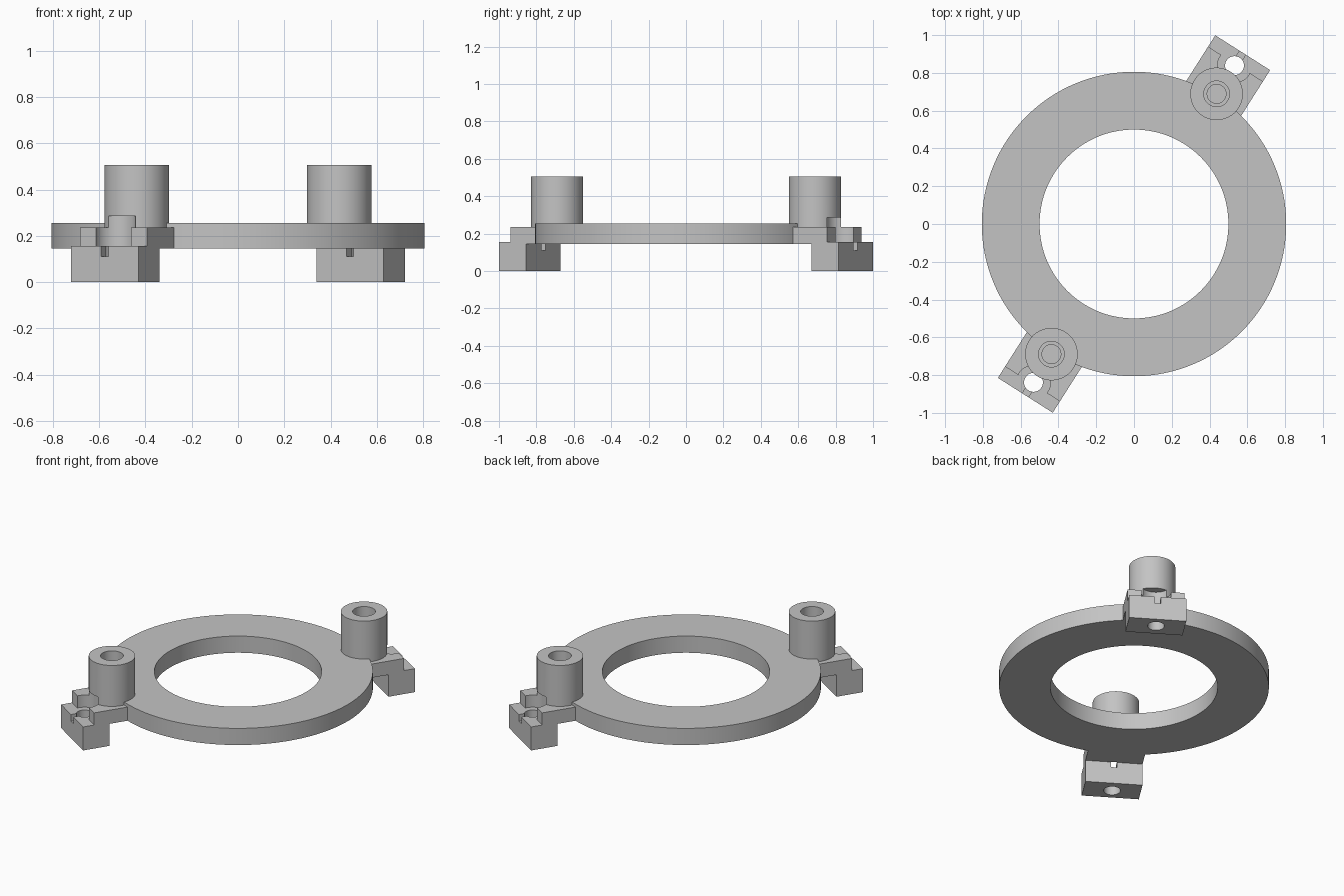
import bpy
import bmesh
from math import radians, pi
from mathutils import Matrix

cube = bpy.data.objects.get("Cube")
if cube:
    bpy.data.objects.remove(cube, do_unlink=True)

# Single plain grey
grey = bpy.data.materials.new("plain grey")
grey.use_nodes = True
grey.diffuse_color = (0.55, 0.55, 0.55, 1)
grey.node_tree.nodes["Principled BSDF"].inputs["Base Color"].default_value = (0.55, 0.55, 0.55, 1)

POST_R, SCREW_R = 0.816, 0.993   # distances from the ring centre
HALF_WIDTH = 0.172


def finish(name, bm, turn=0.0):
    bmesh.ops.recalc_face_normals(bm, faces=bm.faces)
    bm.transform(Matrix.Rotation(turn, 4, 'Z'))
    mesh = bpy.data.meshes.new(name)
    bm.to_mesh(mesh)
    bm.free()
    mesh.materials.append(grey)
    obj = bpy.data.objects.new(name, mesh)
    bpy.context.collection.objects.link(obj)
    return obj


def cylinder(name, radius, low, high, along=0.0, turn=0.0, sides=64):
    bm = bmesh.new()
    bmesh.ops.create_cone(bm, cap_ends=True, segments=sides, radius1=radius, radius2=radius,
                          depth=high - low,
                          matrix=Matrix.Translation((along, 0, (low + high) / 2)))
    return finish(name, bm, turn)


def extrusion(name, profile, half, turn):
    """Profile of (outward, up) points, extruded sideways."""
    bm = bmesh.new()
    face = bm.faces.new([bm.verts.new((r, -half, z)) for r, z in profile])
    new = bmesh.ops.extrude_face_region(bm, geom=[face])["geom"]
    verts = [v for v in new if isinstance(v, bmesh.types.BMVert)]
    bmesh.ops.translate(bm, verts=verts, vec=(0, 2 * half, 0))
    return finish(name, bm, turn)


def combine(target, tool, operation):
    tool.hide_render = True
    mod = target.modifiers.new(operation.title(), 'BOOLEAN')
    mod.operation = operation
    mod.solver = 'EXACT'
    mod.object = tool
    bpy.context.view_layer.objects.active = target
    bpy.ops.object.modifier_apply(modifier=mod.name)
    bpy.data.objects.remove(tool, do_unlink=True)


# Flat ring
ring = cylinder("mounting_ring", 0.806, 0.145, 0.255, sides=128)
combine(ring, cylinder("ring_opening", 0.5, 0, 0.5, sides=128), 'DIFFERENCE')

# Stepped clamp bracket and hollow post, on two opposite sides
bracket_profile = [(0.7, 0.145), (0.903, 0.145), (0.903, 0), (1.074, 0),
                   (1.074, 0.155), (1.003, 0.155), (1.003, 0.235), (0.7, 0.235)]
slot_profile = [(0.9, 0.11), (1.1, 0.11), (1.1, 0.156), (0.9, 0.156)]
for turn in (radians(57.6), radians(57.6) + pi):
    combine(ring, extrusion("bracket", bracket_profile, HALF_WIDTH, turn), 'UNION')
    combine(ring, cylinder("post", 0.139, 0.2, 0.505, POST_R, turn), 'UNION')
    # Screw seat, screw hole and cable slot
    combine(ring, cylinder("screw_seat", 0.09, 0.155, 0.285, SCREW_R, turn), 'DIFFERENCE')
    combine(ring, cylinder("screw_hole", 0.05, -0.1, 0.2, SCREW_R, turn), 'DIFFERENCE')
    combine(ring, extrusion("slot", slot_profile, 0.019, turn), 'DIFFERENCE')
    # Stepped blind bore in the post
    combine(ring, cylinder("wide_bore", 0.068, 0.32, 0.6, POST_R, turn), 'DIFFERENCE')
    combine(ring, cylinder("narrow_bore", 0.05, 0.255, 0.4, POST_R, turn), 'DIFFERENCE')

# Smooth the curved walls, keep edges crisp
bpy.ops.object.select_all(action='DESELECT')
ring.select_set(True)
bpy.context.view_layer.objects.active = ring
bpy.ops.object.shade_smooth_by_angle(angle=radians(30))
